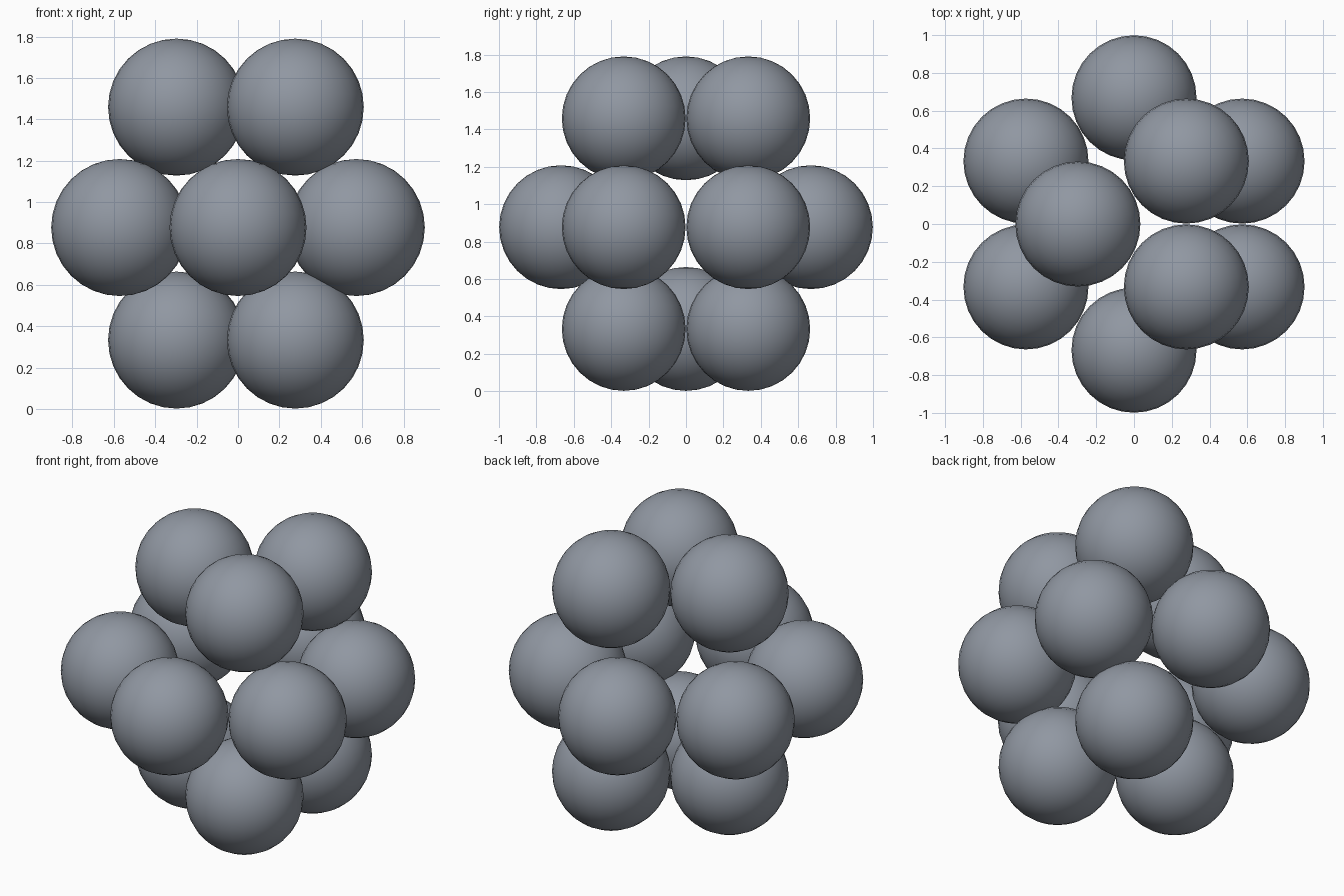
import bpy

if "Cube" in bpy.data.objects:
    bpy.data.objects.remove(bpy.data.objects["Cube"])

RADIUS = 0.331
grey = bpy.data.materials.new("slate grey")
grey.diffuse_color = (0.28, 0.31, 0.36, 1)
grey.use_nodes = True
grey.node_tree.nodes["Principled BSDF"].inputs["Base Color"].default_value = grey.diffuse_color


def ball(name, x, y, z):
    bpy.ops.mesh.primitive_uv_sphere_add(segments=32, ring_count=16,
                                         radius=RADIUS, location=(x, y, z))
    ob = bpy.context.object
    ob.name = name
    ob.data.materials.append(grey)
    bpy.ops.object.shade_smooth()


# middle layer: open hexagonal ring with no ball at its centre
for y in (-0.668, 0.668):
    ball("middle_ball", 0, y, 0.877)
for x in (-0.572, 0.572):
    for y in (-0.333, 0.333):
        ball("middle_ball", x, y, 0.877)

# bottom and top layers: identical triangles of three balls
for layer, z in (("bottom_ball", 0.333), ("top_ball", 1.459)):
    ball(layer, -0.297, 0, z)
    for y in (-0.333, 0.333):
        ball(layer, 0.277, y, z)
